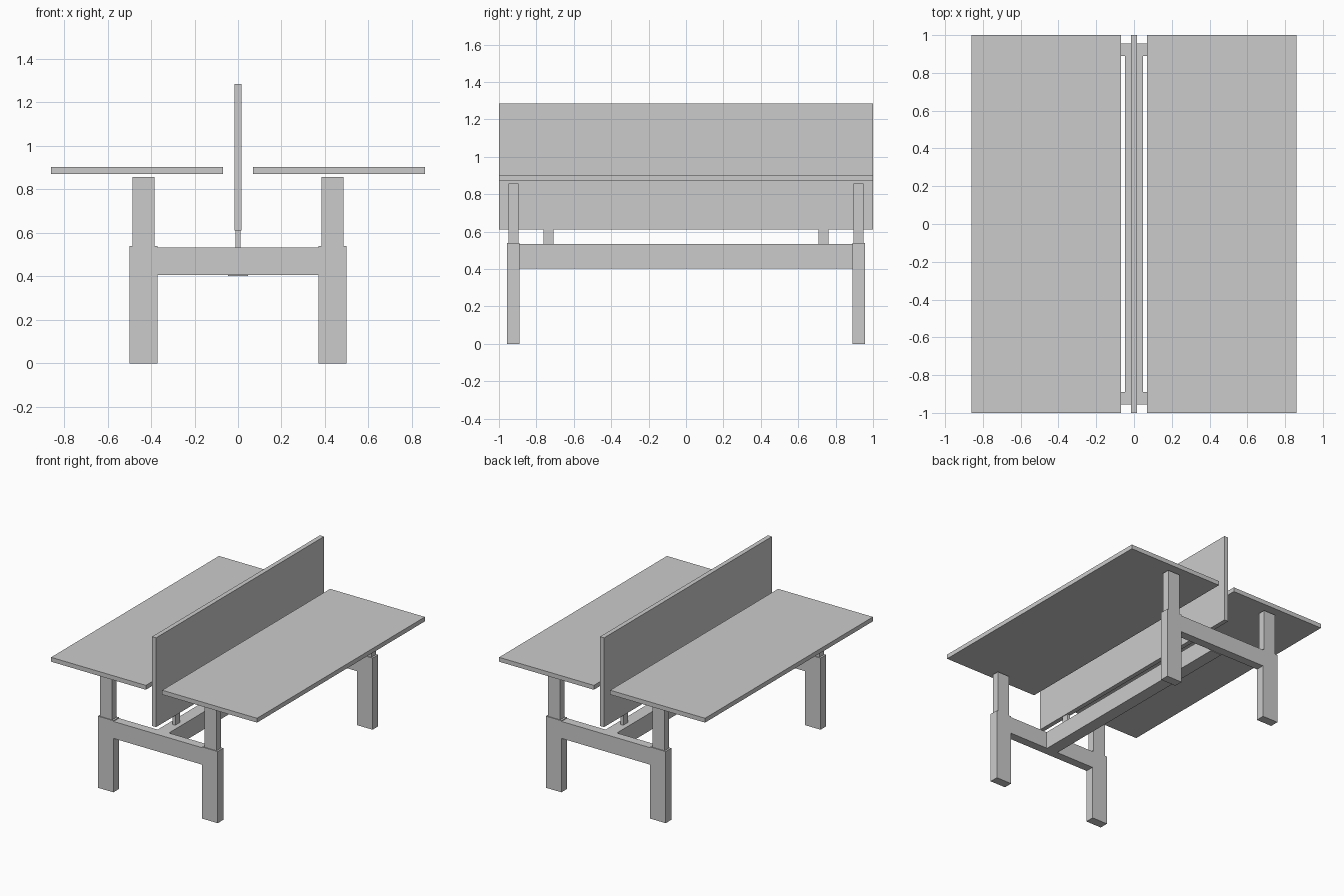
import bpy, bmesh

if "Cube" in bpy.data.objects:
    bpy.data.objects.remove(bpy.data.objects["Cube"])


def box(name, x, y, z):
    """Axis-aligned box from (min, max) ranges."""
    bm = bmesh.new()
    bmesh.ops.create_cube(bm, size=1)
    for v in bm.verts:
        for i, r in enumerate((x, y, z)):
            v.co[i] = r[1] if v.co[i] > 0 else r[0]
    mesh = bpy.data.meshes.new(name)
    bm.to_mesh(mesh)
    bm.free()
    obj = bpy.data.objects.new(name, mesh)
    bpy.context.collection.objects.link(obj)
    return obj


def side(s, a, b):
    """Range a..b mirrored to the given sign."""
    return tuple(sorted((s * a, s * b)))


# Divider screen and central beam
box("divider_screen", (-0.017, 0.017), (-1, 1), (0.612, 1.285))
box("central_beam", (-0.047, 0.047), (-0.89, 0.89), (0.402, 0.534))

# Desktops
for sx, h in ((-1, "left"), (1, "right")):
    box(f"desktop_{h}", side(sx, 0.068, 0.859), (-1, 1), (0.871, 0.904))

for sy, e in ((-1, "front"), (1, "back")):
    # Screen supports and end crossbars
    box(f"screen_support_{e}", (-0.011, 0.011), side(sy, 0.708, 0.763), (0.534, 0.612))
    box(f"crossbar_{e}", (-0.37, 0.37), side(sy, 0.89, 0.955), (0.406, 0.534))
    # Telescopic legs
    for sx, h in ((-1, "left"), (1, "right")):
        box(f"lower_leg_{e}_{h}", side(sx, 0.37, 0.5), side(sy, 0.889, 0.956), (0, 0.54))
        box(f"upper_leg_{e}_{h}", side(sx, 0.385, 0.486), side(sy, 0.895, 0.95), (0.54, 0.858))
